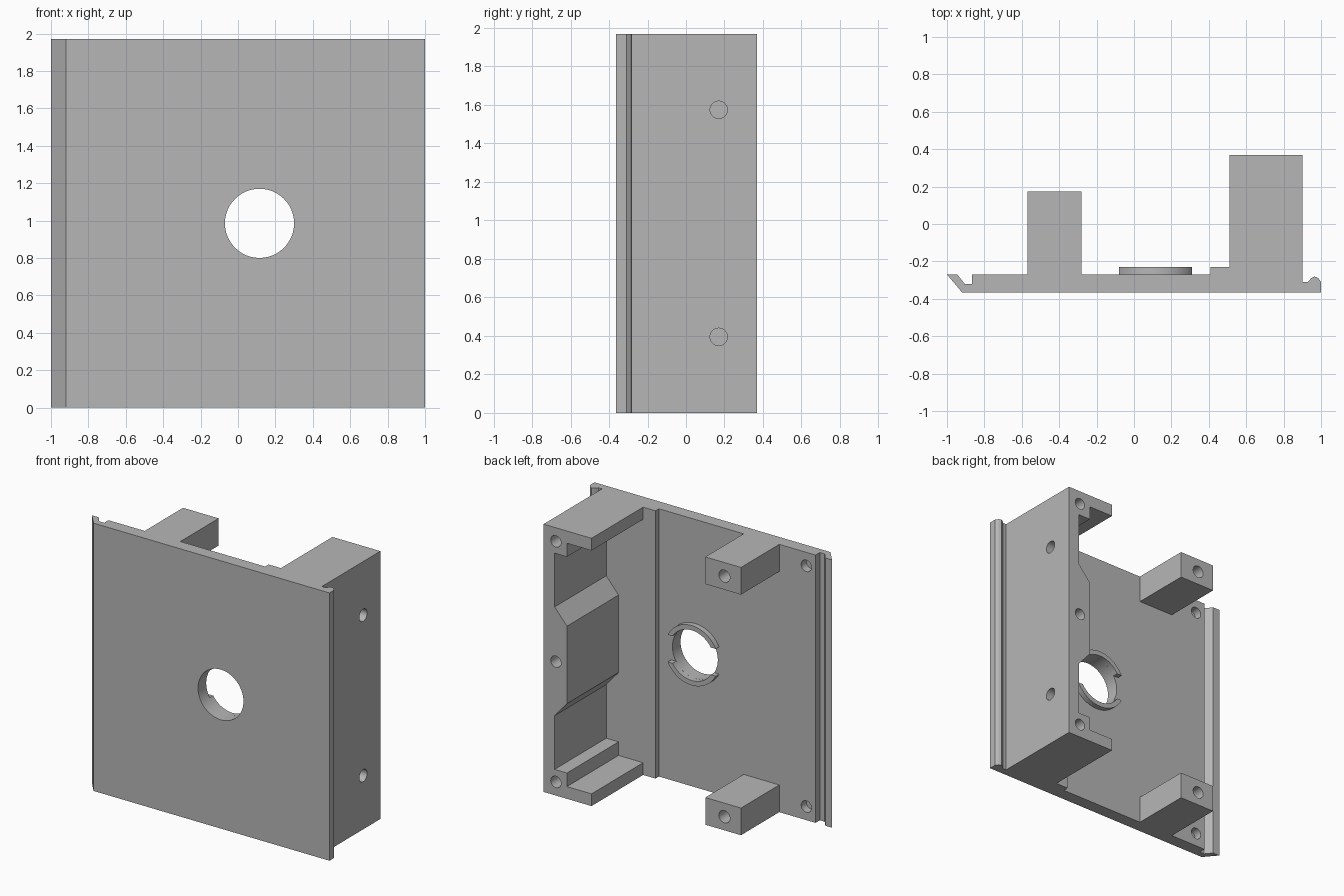
import bpy
import bmesh
from math import asin, cos, sin, pi, radians
from mathutils import Matrix, Vector

if "Cube" in bpy.data.objects:
    bpy.data.objects.remove(bpy.data.objects["Cube"], do_unlink=True)

HEIGHT = 1.97
MID = HEIGHT / 2
FLOOR = -0.27    # inner surface of the panel
STEP = -0.23     # raised floor beside the side wall
BACK = 0.37      # rear face of the side wall

grey = bpy.data.materials.new("plain grey")
grey.use_nodes = True
grey.diffuse_color = (0.47, 0.47, 0.47, 1)
grey.node_tree.nodes["Principled BSDF"].inputs["Base Color"].default_value = grey.diffuse_color


def finish(name, bm):
    bmesh.ops.recalc_face_normals(bm, faces=bm.faces)
    mesh = bpy.data.meshes.new(name)
    bm.to_mesh(mesh)
    bm.free()
    mesh.materials.append(grey)
    obj = bpy.data.objects.new(name, mesh)
    bpy.context.collection.objects.link(obj)
    return obj


def prism(name, outline, axis, start, end):
    """Extrude an outline along z (outline in x, y) or along y (outline in x, z)."""
    bm = bmesh.new()
    place = (lambda u, v: (u, v, start)) if axis == "z" else (lambda u, v: (u, start, v))
    face = bm.faces.new([bm.verts.new(place(u, v)) for u, v in outline])
    top = bmesh.ops.extrude_face_region(bm, geom=[face])["geom"]
    move = Vector((0, 0, end - start)) if axis == "z" else Vector((0, end - start, 0))
    bmesh.ops.translate(bm, vec=move, verts=[g for g in top if isinstance(g, bmesh.types.BMVert)])
    return finish(name, bm)


def drill(obj, centre, radius, depth, axis):
    """Cut a round hole through the given centre, reaching depth to either side."""
    bm = bmesh.new()
    turn = Matrix.Rotation(pi / 2, 4, "X" if axis == "y" else "Y")
    bmesh.ops.create_cone(bm, cap_ends=True, segments=48, radius1=radius, radius2=radius,
                          depth=depth * 2, matrix=Matrix.Translation(centre) @ turn)
    cutter = finish("hole_cutter", bm)
    cutter.hide_render = True
    mod = obj.modifiers.new("hole", "BOOLEAN")
    mod.operation = "DIFFERENCE"
    mod.solver = "EXACT"
    mod.object = cutter
    bpy.context.view_layer.objects.active = obj
    bpy.ops.object.modifier_apply(modifier=mod.name)
    bpy.data.objects.remove(cutter, do_unlink=True)


# Front panel with a hooked lip, a snap bead and a raised strip
panel = prism("front_panel", [
    (-0.92, -0.365), (1, -0.365), (1, -0.31), (0.985, -0.289), (0.966, -0.281),
    (0.948, -0.289), (0.93, -0.31), (0.9, -0.31), (0.9, STEP), (0.41, STEP),
    (0.41, FLOOR), (-0.865, FLOOR), (-0.865, -0.32), (-0.905, -0.32),
    (-0.945, FLOOR), (-1, FLOOR)], "z", 0, HEIGHT)
drill(panel, (0.115, -0.3, MID), 0.185, 0.3, "y")
for z in (0.1, HEIGHT - 0.1):
    drill(panel, (-0.79, FLOOR, z), 0.042, 0.06, "y")

# Side wall with end shelves, corner bosses and a tapered middle boss
half = [(0.51, 0), (0.51, 0.09), (0.71, 0.09), (0.71, 0.19),
        (0.81, 0.19), (0.81, 0.585), (0.71, 0.7)]
mirrored = [(x, HEIGHT - z) for x, z in reversed(half)]
wall = prism("side_wall", half + mirrored + [(0.9, HEIGHT), (0.9, 0)], "y", STEP, BACK)
for z in (0.1, MID, HEIGHT - 0.1):
    drill(wall, (0.8, BACK, z), 0.042, 0.25, "y")
for z in (0.395, HEIGHT - 0.395):
    drill(wall, (0.9, 0.17, z), 0.045, 0.06, "x")

# Two mounting posts at the bottom and top edges
for name, low in (("lower_post", 0), ("upper_post", HEIGHT - 0.2)):
    outline = [(-0.57, low), (-0.28, low), (-0.28, low + 0.2), (-0.57, low + 0.2)]
    post = prism(name, outline, "y", FLOOR, 0.175)
    drill(post, (-0.435, 0.175, low + 0.1), 0.045, 0.25, "y")


# Split collar around the opening
def arc(radius, side, gap=0.1, steps=24):
    first = asin(gap / radius)
    angles = [first + (pi - 2 * first) * i / steps for i in range(steps + 1)]
    return [(0.115 + radius * cos(a), MID + side * radius * sin(a)) for a in angles]


for name, side in (("upper_collar", 1), ("lower_collar", -1)):
    prism(name, arc(0.22, side) + arc(0.185, side)[::-1], "y", FLOOR, STEP)

# Smooth the round surfaces, keep the edges sharp
for obj in bpy.context.collection.objects:
    if obj.type == "MESH" and grey.name in obj.data.materials:
        bpy.ops.object.select_all(action="DESELECT")
        obj.select_set(True)
        bpy.context.view_layer.objects.active = obj
        bpy.ops.object.shade_smooth_by_angle(angle=radians(20))
